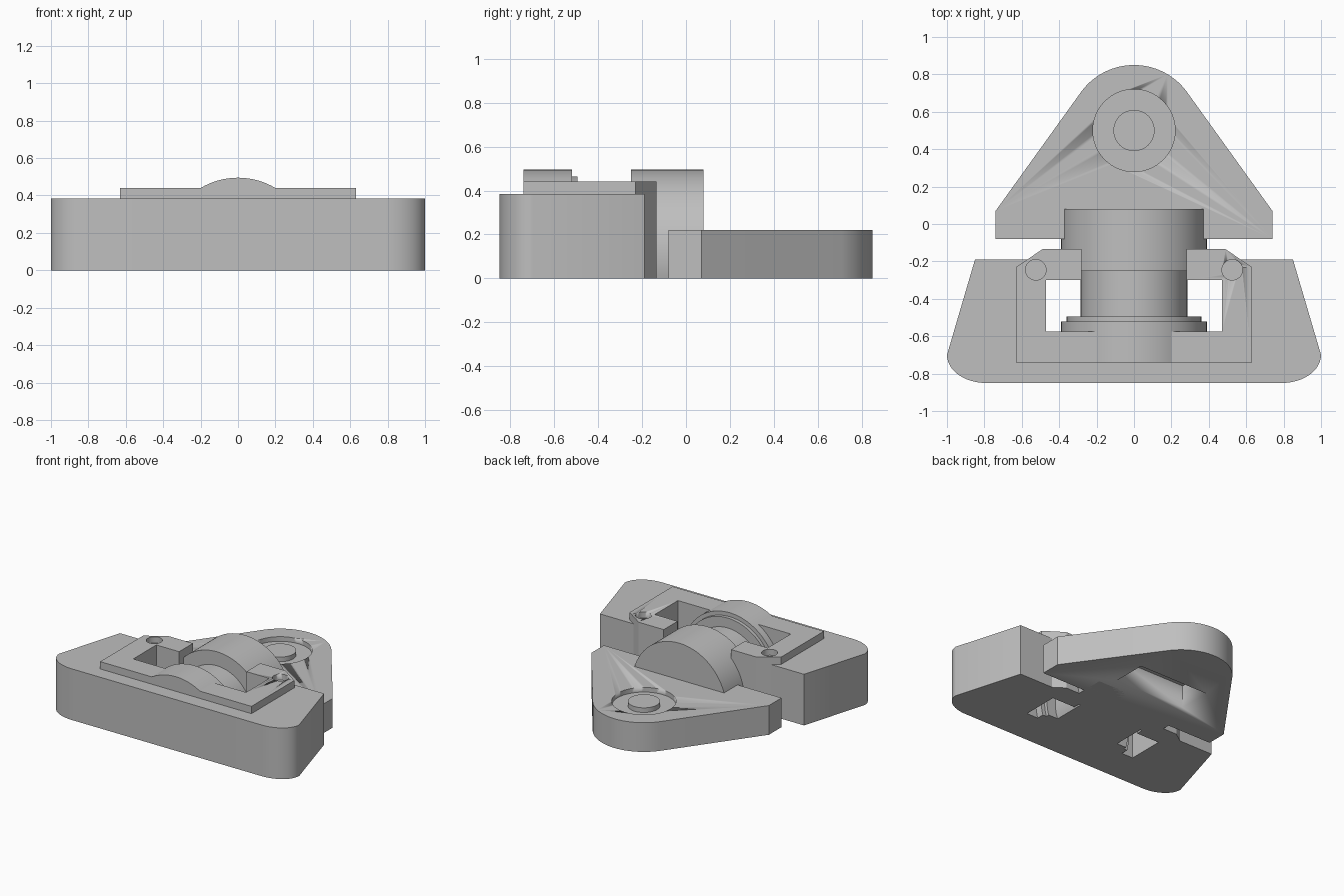
import bpy, bmesh, math
from mathutils import Vector

if "Cube" in bpy.data.objects:
    bpy.data.objects.remove(bpy.data.objects["Cube"])

grey = bpy.data.materials.new("plain_grey")
grey.diffuse_color = (0.52, 0.52, 0.52, 1)
grey.use_nodes = True
grey.node_tree.nodes["Principled BSDF"].inputs["Base Color"].default_value = grey.diffuse_color


def prism(name, pts, offset, smooth=True):
    """Extrude a closed 3D outline by an offset vector."""
    bm = bmesh.new()
    face = bm.faces.new([bm.verts.new(p) for p in pts])
    ext = bmesh.ops.extrude_face_region(bm, geom=[face])
    moved = [v for v in ext["geom"] if isinstance(v, bmesh.types.BMVert)]
    bmesh.ops.translate(bm, verts=moved, vec=Vector(offset))
    bmesh.ops.recalc_face_normals(bm, faces=bm.faces)
    me = bpy.data.meshes.new(name)
    bm.to_mesh(me)
    bm.free()
    me.materials.append(grey)
    ob = bpy.data.objects.new(name, me)
    bpy.context.collection.objects.link(ob)
    if smooth:
        bpy.ops.object.select_all(action="DESELECT")
        ob.select_set(True)
        bpy.context.view_layer.objects.active = ob
        bpy.ops.object.shade_smooth_by_angle(angle=math.radians(30))
    return ob


def slab(name, half, z0, z1):
    """Vertical prism from the right half of a mirrored outline."""
    left = [(-x, y) for x, y in reversed(half) if x > 1e-6]
    return prism(name, [(x, y, z0) for x, y in half + left], (0, 0, z1 - z0))


def disc(name, x, y, r, z0, z1, n=64):
    pts = [(x + r * math.cos(2 * math.pi * i / n),
            y + r * math.sin(2 * math.pi * i / n), z0) for i in range(n)]
    return prism(name, pts, (0, 0, z1 - z0))


def roller(name, r, y0, y1, zc=0.105, n=72):
    """Horizontal drum along y, cut flat at the ground."""
    a = math.asin(-zc / r)
    pts = []
    for i in range(n + 1):
        t = a + (math.pi - 2 * a) * i / n
        pts.append((r * math.cos(t), y0, max(0, zc + r * math.sin(t))))
    return prism(name, pts, (0, y1 - y0, 0))


def cut(target, cutter):
    cutter.hide_render = True
    cutter.hide_viewport = True
    mod = target.modifiers.new("cut", "BOOLEAN")
    mod.operation = "DIFFERENCE"
    mod.solver = "EXACT"
    mod.object = cutter


# Front body: rounded front corners and a pocket open to the back
inner = [(0.49, -0.135), (0.28, -0.135), (0.28, -0.30), (0.47, -0.30), (0.47, -0.575)]
corner = [(0.79 + 0.21 * math.sin(t), -0.70 - 0.15 * math.cos(t))
          for t in [math.pi / 2 * i / 12 for i in range(13)]]
slab("front_body", corner + [(0.85, -0.19), (0.57, -0.19)] + inner, 0, 0.385)

# Raised frame with two round sockets
frame = slab("raised_frame", [(0.63, -0.74), (0.63, -0.23)] + inner, 0.385, 0.44)
for side, x in (("left", -0.525), ("right", 0.525)):
    cut(frame, disc(side + "_socket_cutter", x, -0.245, 0.055, 0.395, 0.5, 32))

# Spool: front drum, step, core and rear drum
roller("front_drum", 0.39, -0.74, -0.52)
roller("drum_step", 0.36, -0.52, -0.495)
roller("spool_core", 0.285, -0.495, -0.25)
roller("rear_drum", 0.39, -0.25, 0.08)

# Rear plate: tapered sides, rounded tip, ring groove and slot underneath
a0 = math.atan2(0.45, 0.62)
tip = [(0.35 * math.cos(t), 0.5 + 0.35 * math.sin(t))
       for t in [a0 + (math.pi / 2 - a0) * i / 14 for i in range(14)]]
rear = slab("rear_plate", [(0.74, -0.08), (0.74, 0.07)] + tip + [(0, 0.85)], 0, 0.22)
cut(rear, disc("round_recess_cutter", 0, 0.5, 0.22, 0.185, 0.3))
cut(rear, slab("slot_cutter", [(0.29, 0.17), (0.29, 0.42)], -0.1, 0.17))
disc("centre_button", 0, 0.5, 0.11, 0.18, 0.22, 48)
